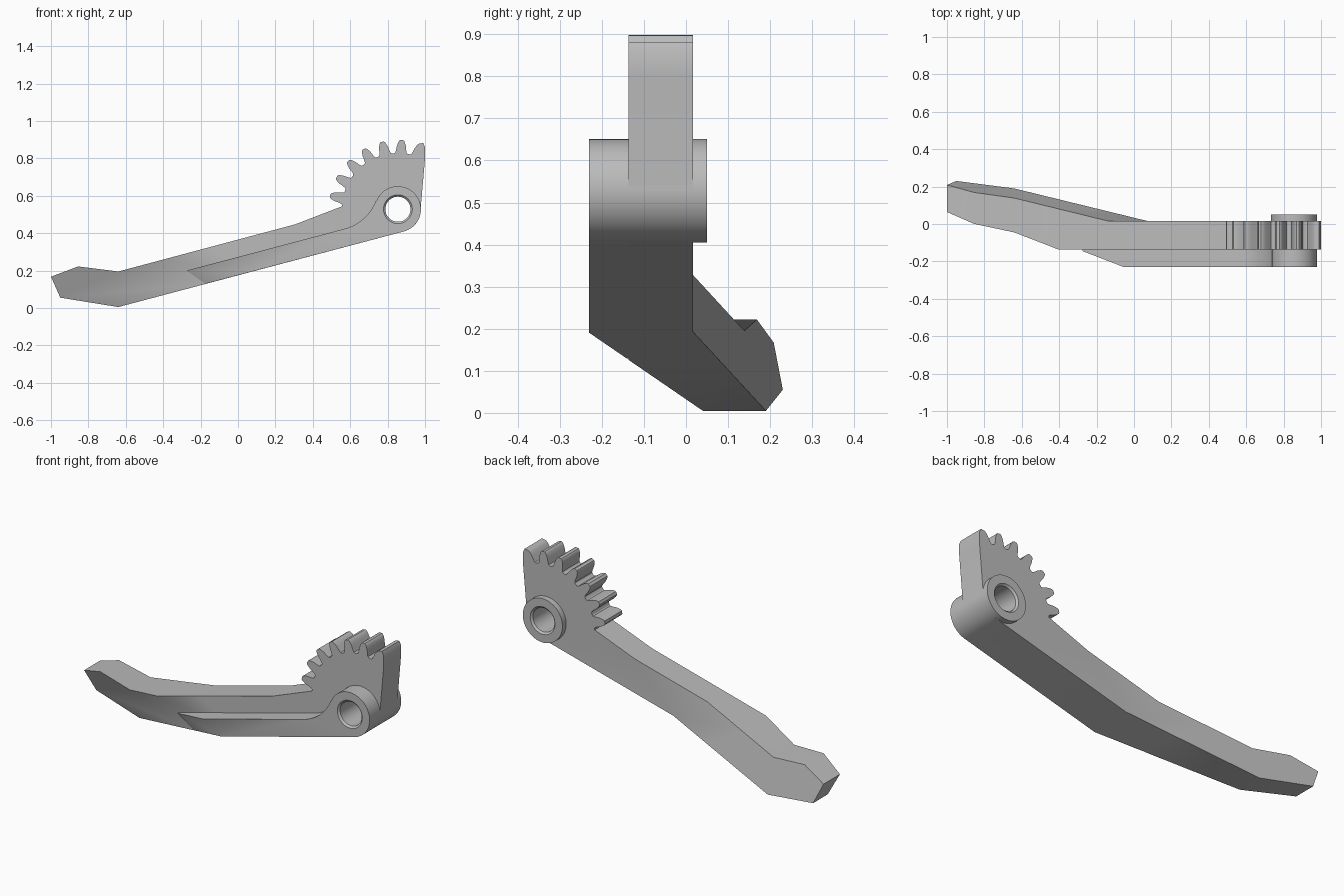
import bpy, bmesh
from math import sin, cos, radians, pi
from mathutils import Vector

cube = bpy.data.objects.get("Cube")
if cube:
    bpy.data.objects.remove(cube, do_unlink=True)

grey = bpy.data.materials.new("plain grey")
grey.use_nodes = True
grey.diffuse_color = (0.5, 0.5, 0.5, 1)
grey.node_tree.nodes["Principled BSDF"].inputs["Base Color"].default_value = (0.5, 0.5, 0.5, 1)

PIVOT = (0.855, 0.528)
HUB_R = 0.123
FRONT, FACE, BACK, BOSS = -0.23, -0.137, 0.017, 0.05
# Slanted faces of the bent arm: y = base + px * (x - bend x) + qz * (z - bend z)
BEND = (-0.64, 0.005)
FRONT_SLOPE = (0.04, -0.268, -0.447)
BACK_SLOPE = (0.19, -0.173, -0.27)


def polar(r, deg, centre=PIVOT):
    return (centre[0] + r * cos(radians(deg)), centre[1] + r * sin(radians(deg)))


def arc(r, start, end, steps, centre=PIVOT):
    return [polar(r, start + (end - start) * i / steps, centre) for i in range(steps + 1)]


def make_object(name, bm):
    bmesh.ops.recalc_face_normals(bm, faces=bm.faces)
    mesh = bpy.data.meshes.new(name)
    bm.to_mesh(mesh)
    bm.free()
    mesh.materials.append(grey)
    obj = bpy.data.objects.new(name, mesh)
    bpy.context.collection.objects.link(obj)
    return obj


def slab(name, outline, front, back):
    """Extrude an x-z outline; each side is (flat y, slope), using whichever is further back."""
    bm = bmesh.new()
    bm.faces.new([bm.verts.new((x, 0, z)) for x, z in outline])
    for limit, slope in (front, back):
        if slope:
            base, px, qz = slope
            bmesh.ops.bisect_plane(
                bm, geom=bm.verts[:] + bm.edges[:] + bm.faces[:], dist=1e-5,
                plane_co=(BEND[0], 0, BEND[1] + (limit - base) / qz),
                plane_no=Vector((px, 0, qz)).normalized())
    front_verts = bm.verts[:]
    result = bmesh.ops.extrude_face_region(bm, geom=bm.faces[:], use_keep_orig=True)
    back_verts = [v for v in result["geom"] if isinstance(v, bmesh.types.BMVert)]
    for verts, (limit, slope) in ((front_verts, front), (back_verts, back)):
        for v in verts:
            y = limit
            if slope:
                base, px, qz = slope
                y = max(y, base + px * (v.co.x - BEND[0]) + qz * (v.co.z - BEND[1]))
            v.co.y = y
    return make_object(name, bm)


def lathe(name, profile, sides=64):
    """Solid of revolution about the pivot axis from (radius, y) pairs."""
    bm = bmesh.new()
    rings = []
    for r, y in profile:
        points = [polar(r, 360 * i / sides) for i in range(sides)]
        rings.append([bm.verts.new((x, y, z)) for x, z in points])
    for a, b in zip(rings, rings[1:]):
        for i in range(sides):
            j = (i + 1) % sides
            bm.faces.new((a[i], a[j], b[j], b[i]))
    bm.faces.new(rings[0])
    bm.faces.new(rings[-1])
    return make_object(name, bm)


# Gear sector: seven teeth of a 22-tooth wheel, the first trimmed by the straight edge
PITCH = 360 / 22
FLANK = [(0.300, 6.9), (0.304, 5.8), (0.318, 4.9), (0.339, 4.1),
         (0.356, 3.0), (0.366, 2.1), (0.370, 1.2)]
teeth = []
for n in range(7):
    mid = 70.5 + n * PITCH
    if n:
        teeth += [polar(r, mid - a) for r, a in FLANK]
    teeth += [polar(r, mid + a) for r, a in reversed(FLANK)]

# Arm body with the gear sector, bent backwards towards the tip
body_outline = [(-0.95, 0.055), BEND]
body_outline += arc(HUB_R, -75, 6, 20)
body_outline += [(1.0, 0.8), (1.0, 0.86), (0.99, 0.882)]
body_outline += teeth
body_outline += [(0.555, 0.543), (0.305, 0.447), (-0.64, 0.195), (-0.855, 0.222), (-1.0, 0.167)]
body = slab("arm_with_gear_sector", body_outline, (FACE, FRONT_SLOPE), (BACK, BACK_SLOPE))

# Raised front rib that flows into the hub through a fillet
rib_outline = [(-0.275, 0.2), (-0.174, 0.129)]
rib_outline += arc(HUB_R, -75, 159, 48)
rib_outline += arc(0.248, -21, -75, 16, (0.506, 0.663))
rib = slab("front_rib_and_hub", rib_outline, (FRONT, FRONT_SLOPE), (-0.12, None))

# Short boss behind the hub
boss = lathe("rear_boss", [(HUB_R, -0.1), (HUB_R, BOSS)])

# Pivot bore with chamfered mouths
cutter = lathe("bore_cutter", [(0.097, FRONT - 0.02), (0.067, FRONT + 0.01),
                               (0.067, BOSS - 0.01), (0.097, BOSS + 0.02)])
cutter.hide_render = True
for obj in (body, rib, boss):
    bpy.ops.object.select_all(action="DESELECT")
    obj.select_set(True)
    bpy.context.view_layer.objects.active = obj
    mod = obj.modifiers.new("bore", "BOOLEAN")
    mod.operation = "DIFFERENCE"
    mod.solver = "EXACT"
    mod.object = cutter
    bpy.ops.object.modifier_apply(modifier=mod.name)
    bpy.ops.object.shade_smooth_by_angle(angle=pi / 6)
bpy.data.objects.remove(cutter, do_unlink=True)
